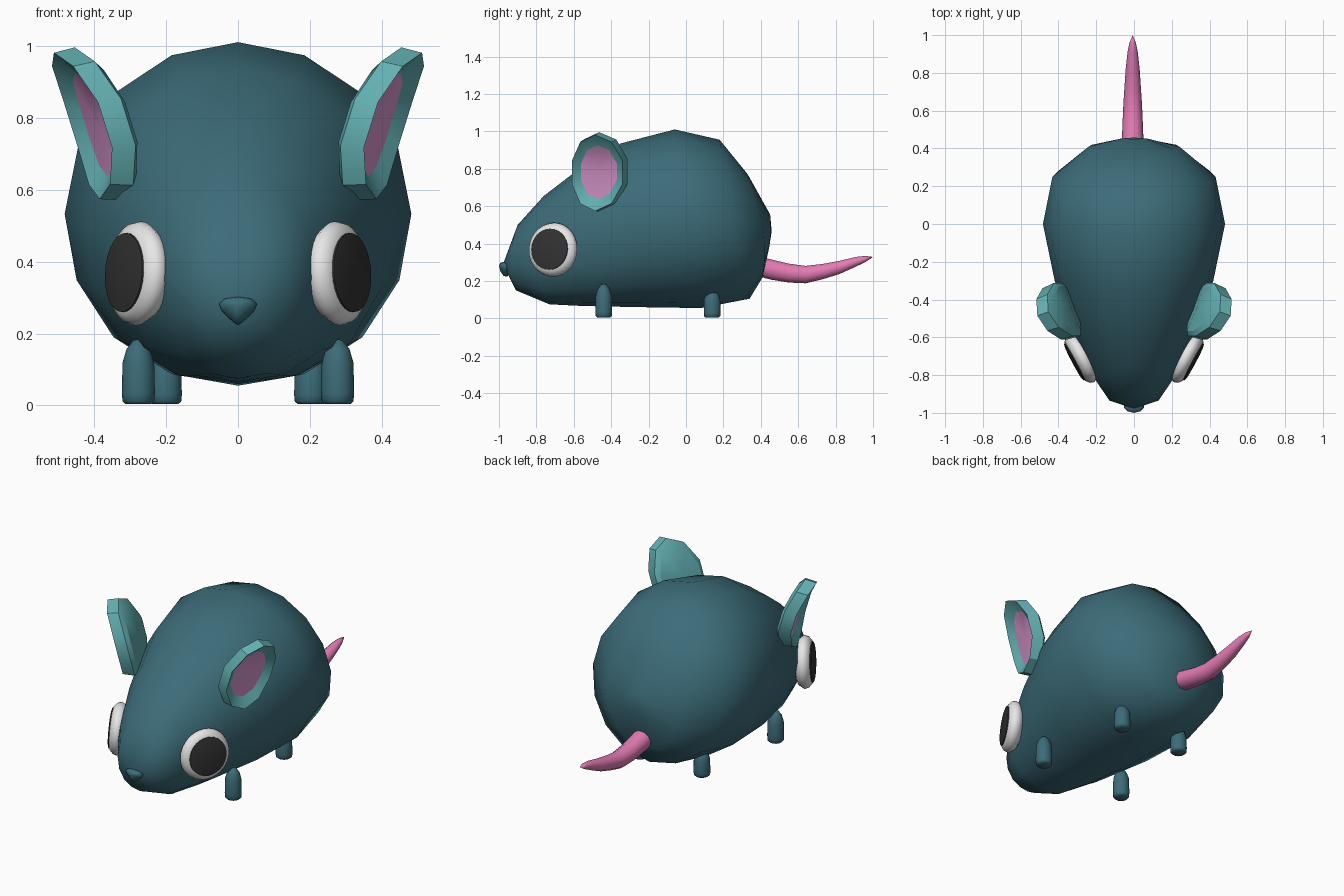
import bpy, bmesh, math
from mathutils import Vector

cube = bpy.data.objects.get("Cube")
if cube:
    bpy.data.objects.remove(cube, do_unlink=True)


def material(name, r, g, b):
    m = bpy.data.materials.new(name)
    m.use_nodes = True
    m.diffuse_color = (r, g, b, 1)
    bsdf = next(n for n in m.node_tree.nodes if n.type == 'BSDF_PRINCIPLED')
    bsdf.inputs["Base Color"].default_value = (r, g, b, 1)
    return m


TEAL = material("dark_teal", .045, .15, .19)
LIGHT = material("light_teal", .125, .43, .445)
PINK = material("tail_pink", .78, .2, .46)
MAUVE = material("ear_pink", .72, .32, .65)
WHITE = material("eye_white", .85, .85, .85)
BLACK = material("pupil_black", .033, .033, .033)


def loft(name, rings, mats, angle=60, last_mat=0):
    """Skin a list of vertex rings; a ring of one point closes to a tip."""
    bm = bmesh.new()
    rows = [[bm.verts.new(p) for p in ring] for ring in rings]
    for k, (a, b) in enumerate(zip(rows, rows[1:])):
        n = max(len(a), len(b))
        for i in range(n):
            j = (i + 1) % n
            quad = [a[i % len(a)], a[j % len(a)], b[j % len(b)], b[i % len(b)]]
            face = bm.faces.new(list(dict.fromkeys(quad)))
            if k == len(rows) - 2:
                face.material_index = last_mat
    bmesh.ops.recalc_face_normals(bm, faces=bm.faces)
    mesh = bpy.data.meshes.new(name)
    bm.to_mesh(mesh)
    bm.free()
    obj = bpy.data.objects.new(name, mesh)
    bpy.context.collection.objects.link(obj)
    for m in mats:
        mesh.materials.append(m)
    bpy.ops.object.select_all(action='DESELECT')
    obj.select_set(True)
    bpy.context.view_layer.objects.active = obj
    bpy.ops.object.shade_smooth_by_angle(angle=math.radians(angle))
    return obj


def disc_rings(profile, centre, h, u, n, count, turn=0, bend=0):
    """Rings of a lathe: profile holds (radius, offset along n); bend curls both u ends."""
    c, h, u, n = map(Vector, (centre, h, u, n))
    out = []
    for r, d in profile:
        steps = [math.tau * (i + turn) / count for i in range(count)] if r else [0]
        out.append([c + n * (d + bend * (r * math.sin(t)) ** 2)
                    + (h * math.cos(t) + u * math.sin(t)) * r for t in steps])
    return out


# Body: upright rings (top y, top z, bottom y, bottom z, middle y, half width, jowl fullness)
BODY = [
    (-.90, .50, -.91, .15, -.935, .13, .03),
    (-.76, .655, -.73, .075, -.82, .208, .06),
    (-.59, .785, -.55, .066, -.59, .315, .06),
    (-.35, .935, -.25, .06, -.30, .42, .05),
    (-.06, 1.01, .08, .055, 0, .482, .015),
    (.18, .955, .34, .105, .25, .432, 0),
    (.33, .77, .41, .22, .41, .24, 0),
    (.45, .555, .445, .38, .452, .07, 0),
]
rings = [[(0, -.978, .29)]]
for ty, tz, by, bz, my, w, jowl in BODY:
    ring = []
    for i in range(16):
        t = math.tau * i / 16
        c = math.cos(t)
        full = 1 + (jowl * math.sin(2 * t) ** 2 if c < 0 else 0)
        y = my + c * (ty - by) / 2 + c * c * ((ty + by) / 2 - my)
        ring.append((w * math.sin(t) * full, y, (tz + bz) / 2 + c * full * (tz - bz) / 2))
    rings.append(ring)
rings.append([(0, .458, .465)])
loft("body", rings, [TEAL])

# Nose: small wedge, narrow at the bottom
loft("nose", [
    [(0, -.93, .265)],
    *[[(r * math.cos(t) * (1 + .7 * math.sin(t)), y, z + .85 * r * math.sin(t))
       for t in (math.tau * i / 12 for i in range(12))]
      for r, y, z in ((.045, -.955, .262), (.045, -.974, .264), (.028, -.992, .274))],
    [(0, -1.0, .28)]], [TEAL])

# Tail: tapering tube with a gentle sag
TAIL = [(.37, .285, .058), (.45, .262, .057), (.55, .242, .053), (.64, .234, .049),
        (.73, .25, .043), (.82, .272, .037), (.91, .303, .027), (.96, .318, .017)]
rings = [[(-.007, .36, .285)]]
for y, z, r in TAIL:
    rings.append([(-.007 + r * math.cos(math.tau * i / 10), y,
                   z + r * math.sin(math.tau * i / 10)) for i in range(10)])
rings.append([(-.007, 1.0, .328)])
loft("tail", rings, [PINK])

EAR = [(0, -.045), (.84, -.042), (1, -.026), (.96, .042), (.68, .016), (0, .016)]
EYE = [(0, -.045), (.09, -.045), (.125, -.03), (.145, 0), (.138, .022),
       (.118, .04), (.095, .045), (0, .045)]
PUPIL = [(0, .03), (.11, .03), (.11, .047), (.1, .05), (0, .052)]
LEG = [(0, 0), (.036, 0), (.044, .008), (.046, .03), (.044, .115), (.033, .153),
       (.014, .177), (0, .18)]

for side, s in (("left", 1), ("right", -1)):
    # Ears: thick cupped shells with a pink centre, curling outward
    loft(side + "_ear",
         disc_rings(EAR, (s * .375, -.46, .785), (s * .052, .148, 0),
                    (s * .066, 0, .212), (s * .93, -.33, -.1), 10, .5, .04),
         [LIGHT, MAUVE], 28, 1)

    # Eyes: rounded white disc and dark pupil
    frame = ((s * .47, .88, 0), (s * -.05, .03, 1), (s * .88, -.47, .06))
    centre = (s * .277, -.709, .367)
    loft(side + "_eye", disc_rings(EYE, centre, *frame, 28), [WHITE])
    loft(side + "_pupil", disc_rings(PUPIL, centre, *frame, 28), [BLACK], 40)

    # Legs: short round-topped pegs
    for end, x, y, k in (("front", .277, -.44, 1), ("back", .202, .14, .85)):
        leg = [(r, z * k) for r, z in LEG]
        loft(f"{side}_{end}_leg",
             disc_rings(leg, (s * x, y, 0.004), (1, 0, 0), (0, 1, 0), (0, 0, 1), 14),
             [TEAL], 50)
